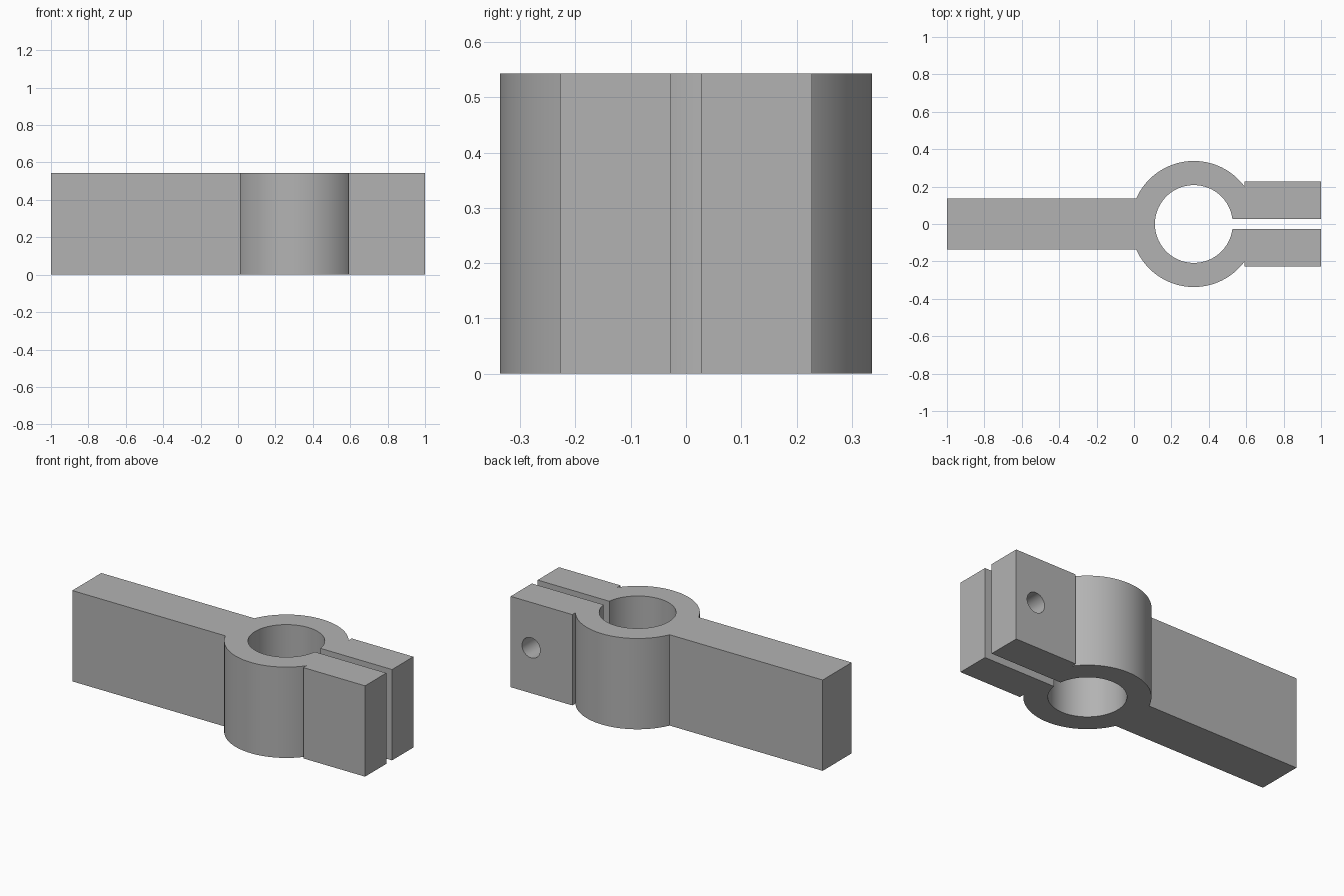
import bpy, bmesh
from math import asin, sin, cos, pi, sqrt, radians

cube = bpy.data.objects.get("Cube")
if cube:
    bpy.data.objects.remove(cube, do_unlink=True)

HEIGHT = 0.543
RING_X, R_OUT, R_IN = 0.32, 0.337, 0.208
BAR_Y, JAW_Y, SLOT_Y = 0.137, 0.228, 0.027
JAW_X = 0.592

# Plain grey material
grey = bpy.data.materials.new("grey")
grey.use_nodes = True
colour = (0.45, 0.45, 0.45, 1)
grey.diffuse_color = colour
grey.node_tree.nodes["Principled BSDF"].inputs["Base Color"].default_value = colour


def arc(radius, start, end, steps):
    return [(RING_X + radius * cos(start + (end - start) * i / steps),
             radius * sin(start + (end - start) * i / steps))
            for i in range(steps + 1)]


# Back half of the outline: slot, jaw, outer ring, bar
inner_start = asin(SLOT_Y / R_IN)
jaw_y = sqrt(R_OUT ** 2 - (JAW_X - RING_X) ** 2)
half = arc(R_IN, pi, inner_start, 48)
half += [(1, SLOT_Y), (1, JAW_Y), (JAW_X, JAW_Y)]
half += arc(R_OUT, asin(jaw_y / R_OUT), pi - asin(BAR_Y / R_OUT), 48)
half += [(-1, BAR_Y)]

# Mirror the outline across y = 0; the inner arc shares its middle point
front = [(x, -y) for x, y in reversed(half[1:])]
outline = half + front

# Clamp body: extruded outline
bm = bmesh.new()
face = bm.faces.new([bm.verts.new((x, y, 0)) for x, y in outline])
result = bmesh.ops.extrude_face_region(bm, geom=[face])
top = [v for v in result["geom"] if isinstance(v, bmesh.types.BMVert)]
bmesh.ops.translate(bm, verts=top, vec=(0, 0, HEIGHT))
bmesh.ops.recalc_face_normals(bm, faces=bm.faces)
mesh = bpy.data.meshes.new("clamp_body")
bm.to_mesh(mesh)
bm.free()
mesh.materials.append(grey)
body = bpy.data.objects.new("clamp_body", mesh)
bpy.context.collection.objects.link(body)

# Screw hole through the back jaw
bpy.ops.mesh.primitive_cylinder_add(vertices=48, radius=0.06, depth=0.3,
                                    location=(0.865, 0.16, HEIGHT / 2),
                                    rotation=(pi / 2, 0, 0))
cutter = bpy.context.object
cutter.name = "screw_hole_cutter"
cutter.data.materials.append(grey)
cutter.hide_render = True
cutter.display_type = 'WIRE'
cut = body.modifiers.new("screw_hole", 'BOOLEAN')
cut.operation = 'DIFFERENCE'
cut.solver = 'EXACT'
cut.object = cutter

# Apply the cut, then smooth the round walls
bpy.ops.object.select_all(action='DESELECT')
body.select_set(True)
bpy.context.view_layer.objects.active = body
bpy.ops.object.modifier_apply(modifier=cut.name)
bpy.data.objects.remove(cutter, do_unlink=True)
bpy.ops.object.shade_smooth_by_angle(angle=radians(25))
